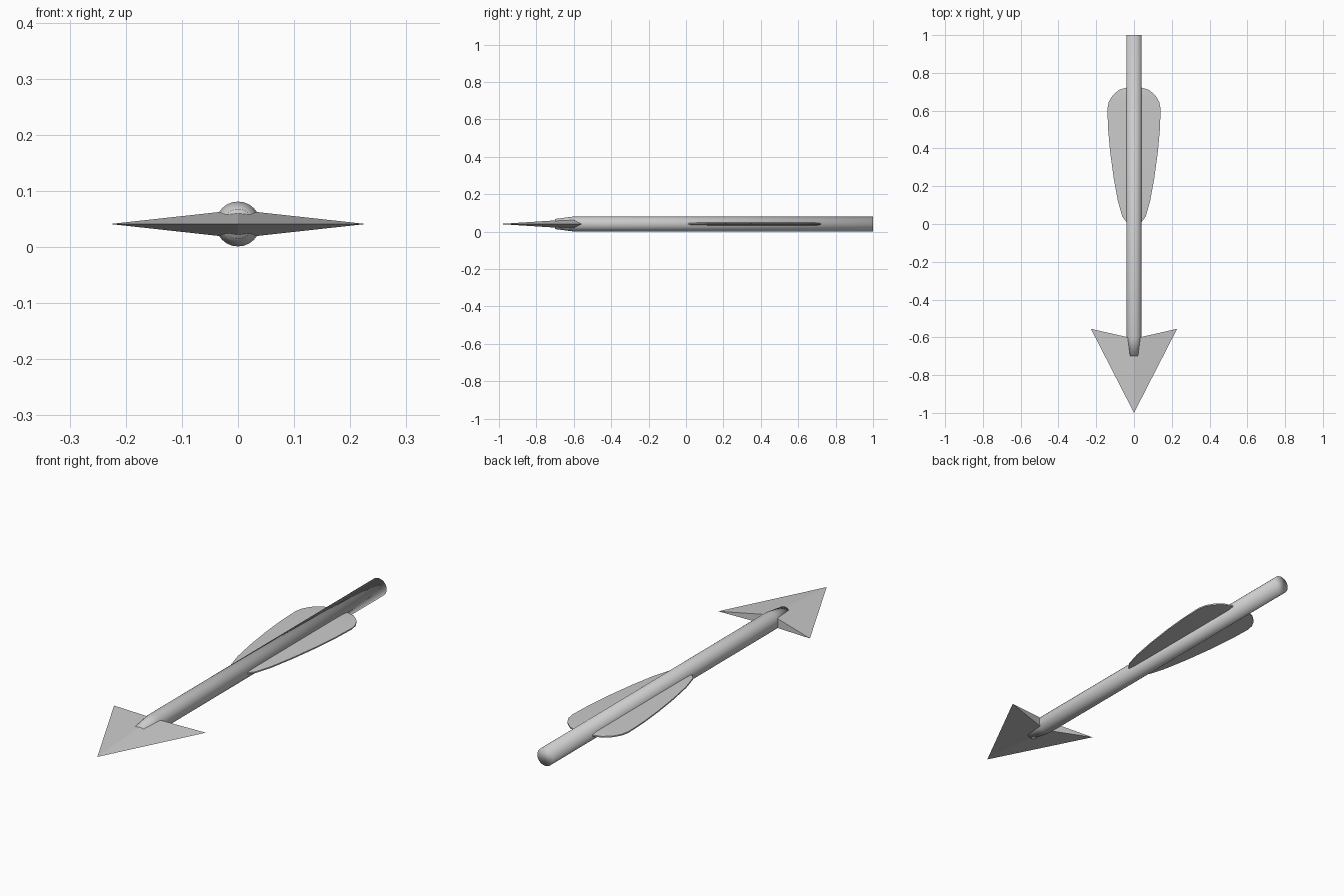
import bpy
import bmesh

cube = bpy.data.objects.get("Cube")
if cube:
    bpy.data.objects.remove(cube, do_unlink=True)

AXIS_Z = 0.041
RADIUS = 0.04

grey = bpy.data.materials.new("light_grey")
grey.use_nodes = True
colour = (0.6, 0.6, 0.6, 1)
grey.diffuse_color = colour
grey.node_tree.nodes["Principled BSDF"].inputs["Base Color"].default_value = colour


def make_object(name, bm, smooth):
    """Turn a bmesh into a named object lying on the arrow axis."""
    bmesh.ops.recalc_face_normals(bm, faces=bm.faces)
    for face in bm.faces:
        face.smooth = smooth
    mesh = bpy.data.meshes.new(name)
    bm.to_mesh(mesh)
    bm.free()
    mesh.materials.append(grey)
    obj = bpy.data.objects.new(name, mesh)
    obj.location.z = AXIS_Z
    bpy.context.collection.objects.link(obj)
    return obj


def make_shaft():
    # Cylinder along y, its front end drawn in to a blunt taper
    bm = bmesh.new()
    circle = bmesh.ops.create_circle(bm, cap_ends=True, segments=24, radius=0.027)
    for v in circle["verts"]:
        v.co = (v.co.x, -0.7, v.co.y)
    edges = list(bm.edges)
    for y, radius in ((-0.6, RADIUS), (1.0, RADIUS)):
        ring = bmesh.ops.extrude_edge_only(bm, edges=edges)["geom"]
        edges = [e for e in ring if isinstance(e, bmesh.types.BMEdge)]
        for v in (g for g in ring if isinstance(g, bmesh.types.BMVert)):
            scale = radius / (v.co.x ** 2 + v.co.z ** 2) ** 0.5
            v.co = (v.co.x * scale, y, v.co.z * scale)
    bmesh.ops.contextual_create(bm, geom=edges)
    make_object("shaft", bm, True)


def make_head():
    # Flat barbed point with a low ridge above and below
    bm = bmesh.new()
    tip = bm.verts.new((0, -1, 0))
    barbs = [bm.verts.new((s * 0.228, -0.555, 0)) for s in (-1, 1)]
    ridges = [bm.verts.new((0, -0.607, s * 0.025)) for s in (-1, 1)]
    for barb in barbs:
        for ridge in ridges:
            bm.faces.new((tip, barb, ridge))
        bm.faces.new((barb, *ridges))
    make_object("arrowhead", bm, False)


def make_vane(name, side):
    # Feather outline, thicker at the root than at the rim
    outline = [(0.04, 0.01), (0.062, 0.04), (0.085, 0.12), (0.107, 0.24),
               (0.126, 0.38), (0.137, 0.5), (0.141, 0.61), (0.134, 0.645),
               (0.114, 0.68), (0.08, 0.71), (0.04, 0.722)]
    bm = bmesh.new()
    rows = []
    for x, y in outline:
        root_y = 0.03 + (y - 0.01) * 0.94
        rows.append([bm.verts.new(p) for p in (
            (side * 0.03, root_y, 0.008), (side * x, y, 0.003),
            (side * x, y, -0.003), (side * 0.03, root_y, -0.008))])
    for a, b in zip(rows, rows[1:]):
        for i in range(4):
            j = (i + 1) % 4
            bm.faces.new((a[i], a[j], b[j], b[i]))
    bm.faces.new(rows[0])
    bm.faces.new(rows[-1])
    vane = make_object(name, bm, True)
    bpy.ops.object.select_all(action="DESELECT")
    vane.select_set(True)
    bpy.context.view_layer.objects.active = vane
    bpy.ops.object.shade_smooth_by_angle(angle=0.7)


make_shaft()
make_head()
make_vane("left_vane", 1)
make_vane("right_vane", -1)
